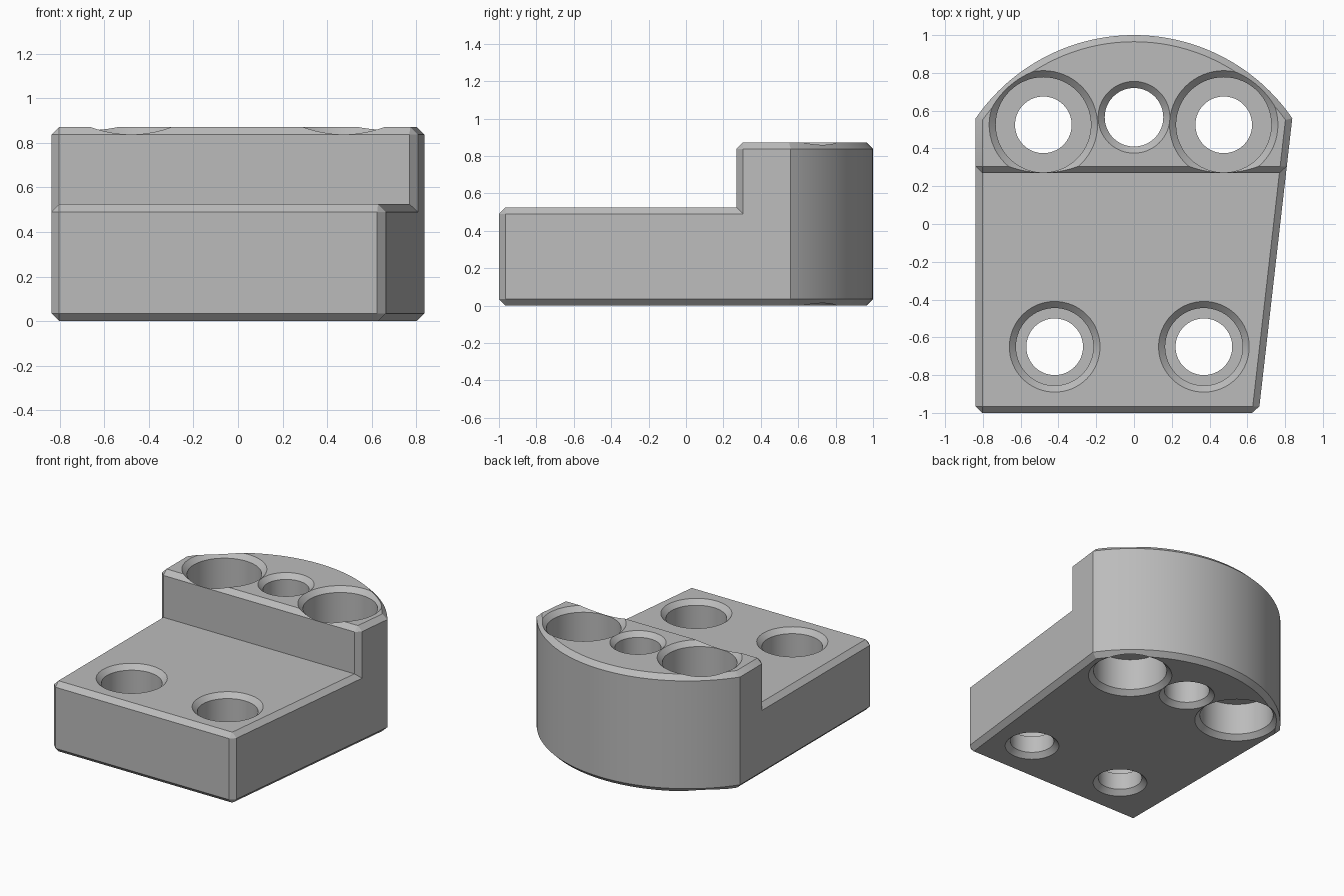
import bpy, bmesh, math

if "Cube" in bpy.data.objects:
    bpy.data.objects.remove(bpy.data.objects["Cube"], do_unlink=True)

HALF = 0.838      # half width at the rear corners
CORNER_Y = 0.56   # where the rear arc begins
STEP_Y = 0.27
DECK, TOP = 0.525, 0.872
CH = 0.035        # chamfer size
ARC = 64

grey = bpy.data.materials.new("plain_grey")
grey.use_nodes = True
grey.diffuse_color = (0.5, 0.5, 0.5, 1)
grey.node_tree.nodes["Principled BSDF"].inputs["Base Color"].default_value = (0.5, 0.5, 0.5, 1)


def new_object(name, bm):
    bmesh.ops.recalc_face_normals(bm, faces=bm.faces[:])
    mesh = bpy.data.meshes.new(name)
    bm.to_mesh(mesh)
    bm.free()
    mesh.materials.append(grey)
    obj = bpy.data.objects.new(name, mesh)
    bpy.context.collection.objects.link(obj)
    return obj


def right_x(y):
    """Slanted right side."""
    return 0.66 + (HALF - 0.66) * (y + 1) / (CORNER_Y + 1)


def build_block():
    bm = bmesh.new()
    rise = 1 - CORNER_Y
    radius = (HALF ** 2 + rise ** 2) / (2 * rise)
    sweep = math.asin(HALF / radius)
    angles = [sweep * (1 - 2 * i / ARC) for i in range(ARC + 1)]
    arc = [(radius * math.sin(a), 1 - radius + radius * math.cos(a)) for a in angles]
    low = [bm.verts.new((x, y, 0)) for x, y in arc]
    high = [bm.verts.new((x, y, TOP)) for x, y in arc]
    fl, fld = [bm.verts.new((-HALF, -1, z)) for z in (0, DECK)]
    fr, frd = [bm.verts.new((right_x(-1), -1, z)) for z in (0, DECK)]
    sld, slt = [bm.verts.new((-HALF, STEP_Y, z)) for z in (DECK, TOP)]
    srd, srt = [bm.verts.new((right_x(STEP_Y), STEP_Y, z)) for z in (DECK, TOP)]
    faces = [
        [fl, fr] + low,                            # underside
        [slt, srt] + high,                         # upper top
        [fld, frd, srd, sld],                      # deck
        [sld, srd, srt, slt],                      # step wall
        [fl, fr, frd, fld],                        # front
        [fr, low[0], high[0], srt, srd, frd],      # slanted side
        [low[-1], fl, fld, sld, slt, high[-1]],    # straight side
    ]
    faces += [[low[i], low[i + 1], high[i + 1], high[i]] for i in range(ARC)]
    for f in faces:
        bm.faces.new(f)
    bmesh.ops.recalc_face_normals(bm, faces=bm.faces[:])
    # Chamfer everything but the inner corner and the arc's upright edges
    keep = {bm.edges.get((a, b)) for a, b in zip(low, high)}
    keep.add(bm.edges.get((sld, srd)))
    bmesh.ops.bevel(bm, geom=[e for e in bm.edges if e not in keep], offset=CH,
                    offset_type='OFFSET', segments=1, profile=0.5, affect='EDGES')
    return new_object("stepped_block", bm)


def lathe(name, x, y, profile, sides=64):
    """Closed turned solid from (radius, height) points."""
    bm = bmesh.new()
    rings = []
    for r, z in profile:
        rings.append([bm.verts.new((x + r * math.cos(2 * math.pi * i / sides),
                                    y + r * math.sin(2 * math.pi * i / sides), z))
                      for i in range(sides)])
    for a, b in zip(rings, rings[1:]):
        for i in range(sides):
            j = (i + 1) % sides
            bm.faces.new((a[i], a[j], b[j], b[i]))
    bm.faces.new(rings[0])
    bm.faces.new(rings[-1])
    obj = new_object(name, bm)
    obj.hide_render = True
    return obj


def hole(name, x, y, top, r_low, r_up, steps):
    """Through hole with chamfered mouths and inner (radius, height) steps."""
    profile = [(r_low + CH, -0.1), (r_low + CH, 0), (r_low, CH)]
    profile += steps
    profile += [(r_up, top - CH), (r_up + CH, top), (r_up + CH, top + 0.1)]
    return lathe(name, x, y, profile)


block = build_block()
BORE = 0.15
cutters = [hole("middle_hole", 0, 0.565, TOP, 0.155, 0.155, [])]
for x in (-0.48, 0.475):
    cutters.append(hole("rear_hole", x, 0.525, TOP, 0.252, 0.252,
                        [(0.252, 0.27), (BORE, 0.27), (BORE, 0.48), (0.252, 0.48)]))
for x in (-0.42, 0.37):
    cutters.append(hole("front_hole", x, -0.65, DECK, BORE, 0.205,
                        [(BORE, 0.16), (0.205, 0.16)]))

# Cut the holes and keep the finished mesh
for c in cutters:
    mod = block.modifiers.new(c.name, 'BOOLEAN')
    mod.operation = 'DIFFERENCE'
    mod.solver = 'EXACT'
    mod.object = c
bpy.context.view_layer.update()
done = bpy.data.meshes.new_from_object(
    block.evaluated_get(bpy.context.evaluated_depsgraph_get()))
block.modifiers.clear()
block.data = done
done.materials.clear()
done.materials.append(grey)
for p in done.polygons:
    p.material_index = 0
for c in cutters:
    bpy.data.objects.remove(c, do_unlink=True)

bpy.ops.object.select_all(action='DESELECT')
block.select_set(True)
bpy.context.view_layer.objects.active = block
bpy.ops.object.shade_smooth_by_angle(angle=math.radians(25))
